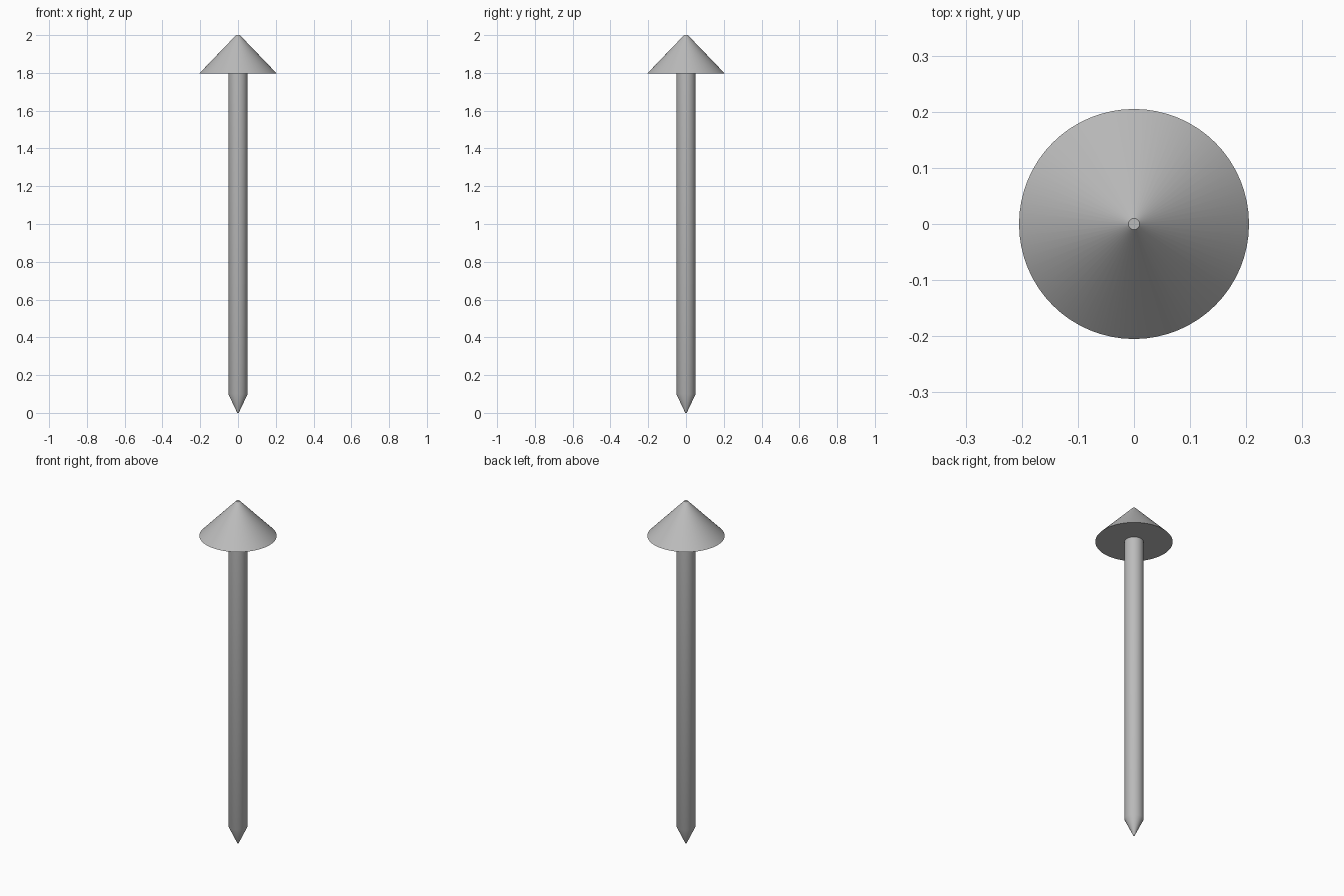
import bpy
import bmesh
import math

cube = bpy.data.objects.get("Cube")
if cube:
    bpy.data.objects.remove(cube, do_unlink=True)

SEGMENTS = 64

steel = bpy.data.materials.new("grey steel")
steel.use_nodes = True
colour = (0.5, 0.5, 0.5, 1)
steel.diffuse_color = colour
steel.node_tree.nodes["Principled BSDF"].inputs["Base Color"].default_value = colour


def turned_part(name, profile):
    """Solid of revolution from (radius, height) points, capped at both ends."""
    bm = bmesh.new()
    rings = []
    for radius, z in profile:
        ring = []
        for i in range(SEGMENTS):
            a = math.tau * i / SEGMENTS
            ring.append(bm.verts.new((radius * math.cos(a), radius * math.sin(a), z)))
        rings.append(ring)
    for low, high in zip(rings, rings[1:]):
        for i in range(SEGMENTS):
            j = (i + 1) % SEGMENTS
            bm.faces.new((low[i], low[j], high[j], high[i]))
    bm.faces.new(rings[0][::-1])
    bm.faces.new(rings[-1])
    mesh = bpy.data.meshes.new(name)
    bm.to_mesh(mesh)
    bm.free()
    mesh.materials.append(steel)
    obj = bpy.data.objects.new(name, mesh)
    bpy.context.collection.objects.link(obj)
    bpy.ops.object.select_all(action="DESELECT")
    obj.select_set(True)
    bpy.context.view_layer.objects.active = obj
    bpy.ops.object.shade_smooth_by_angle(angle=math.radians(30))


# Shaft with its pointed lower end
turned_part("shaft", [(0.004, 0), (0.051, 0.1), (0.051, 1.797)])

# Conical head with a tiny flat top
turned_part("head", [(0.205, 1.797), (0.01, 2)])
